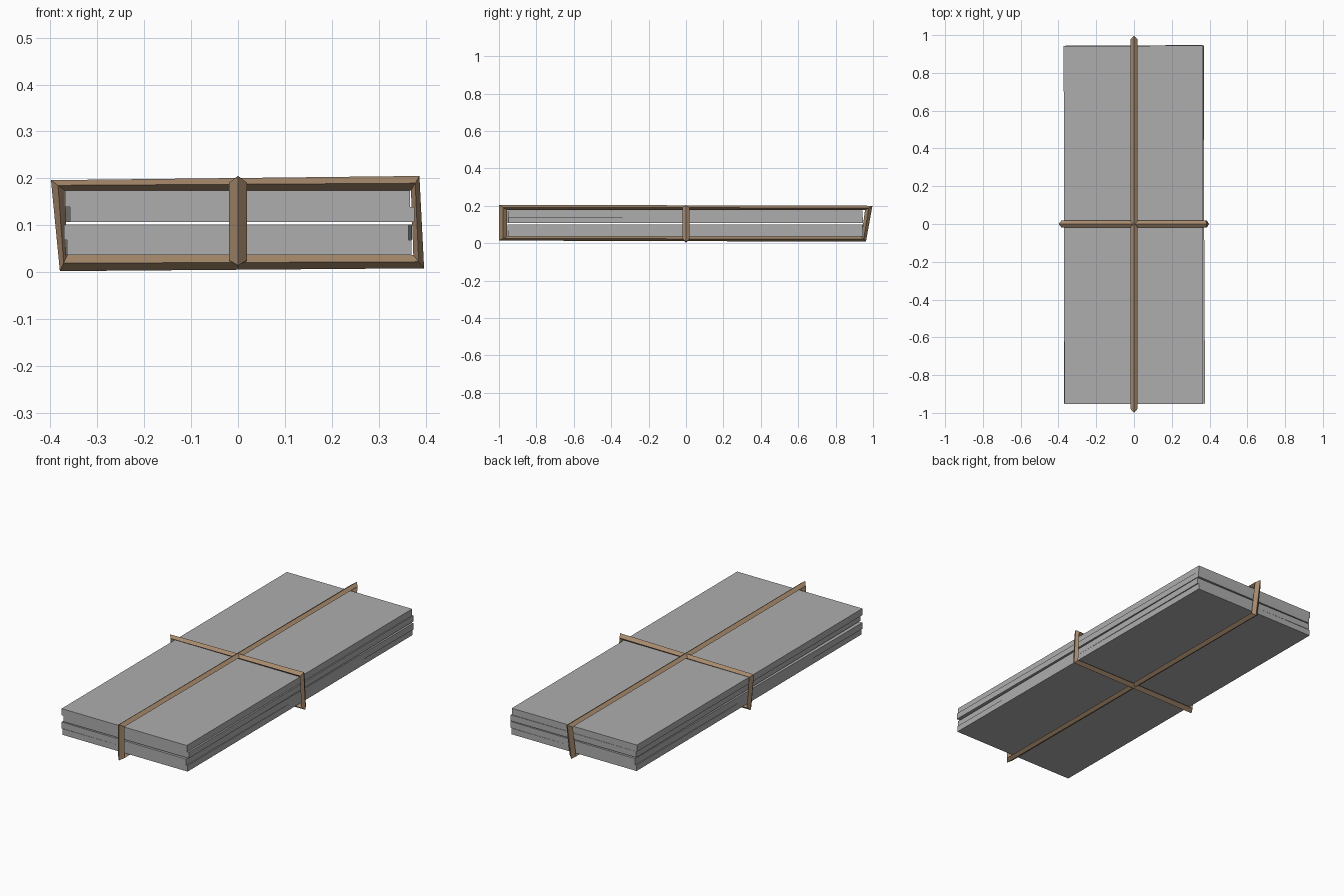
import bpy, bmesh, math
from mathutils import Matrix, Vector

if "Cube" in bpy.data.objects:
    bpy.data.objects.remove(bpy.data.objects["Cube"])


def material(name, rgb):
    m = bpy.data.materials.new(name)
    m.diffuse_color = (*rgb, 1)
    m.use_nodes = True
    m.node_tree.nodes["Principled BSDF"].inputs["Base Color"].default_value = m.diffuse_color
    return m


grey = material("board grey", (0.42, 0.42, 0.42))
brown = material("strap brown", (0.38, 0.25, 0.15))


def finish(bm, name, mat):
    bmesh.ops.recalc_face_normals(bm, faces=bm.faces)
    me = bpy.data.meshes.new(name)
    bm.to_mesh(me)
    bm.free()
    me.materials.append(mat)
    bpy.context.collection.objects.link(bpy.data.objects.new(name, me))


def board(name, z0, z1, cx, cy, turn):
    bm = bmesh.new()
    m = (Matrix.Translation((cx, cy, (z0 + z1) / 2)) @ Matrix.Rotation(turn, 4, 'Z')
         @ Matrix.Diagonal((0.735, 1.897, z1 - z0, 1)))
    bmesh.ops.create_cube(bm, size=1, matrix=m)
    finish(bm, name, grey)


def strap(name, outer, inner, place):
    """Closed loop with a diamond section; place maps (u, z, side) to xyz."""
    bm = bmesh.new()
    rings = []
    for (u0, z0), (u1, z1) in zip(outer, inner):
        um, zm, w = (u0 + u1) / 2, (z0 + z1) / 2, 0.019
        pts = [(u0, z0, 0), (um, zm, w), (u1, z1, 0), (um, zm, -w)]
        rings.append([bm.verts.new(place(*p)) for p in pts])
    for i in range(4):
        a, b = rings[i], rings[(i + 1) % 4]
        for k in range(4):
            n = (k + 1) % 4
            bm.faces.new((a[k], a[n], b[n], b[k]))
    finish(bm, name, brown)


# stacked boards, each slightly askew
board("bottom_board", 0.036, 0.068, 0.0, -0.004, 0.003)
board("lower_board", 0.068, 0.101, 0.0, -0.004, -0.004)
board("upper_board", 0.107, 0.139, 0.004, -0.003, 0.005)
board("top_board", 0.139, 0.174, -0.003, -0.005, 0.002)

# binding straps
strap("cross_strap",
      [(-0.399, 0.196), (0.387, 0.205), (0.397, 0.008), (-0.380, 0.002)],
      [(-0.369, 0.174), (0.369, 0.174), (0.374, 0.036), (-0.364, 0.036)],
      lambda u, z, s: (u, s, z))
strap("long_strap",
      [(-1.0, 0.205), (0.997, 0.2), (0.962, 0.008), (-1.0, 0.014)],
      [(-0.957, 0.177), (0.957, 0.177), (0.938, 0.036), (-0.957, 0.036)],
      lambda u, z, s: (s, u, z))
